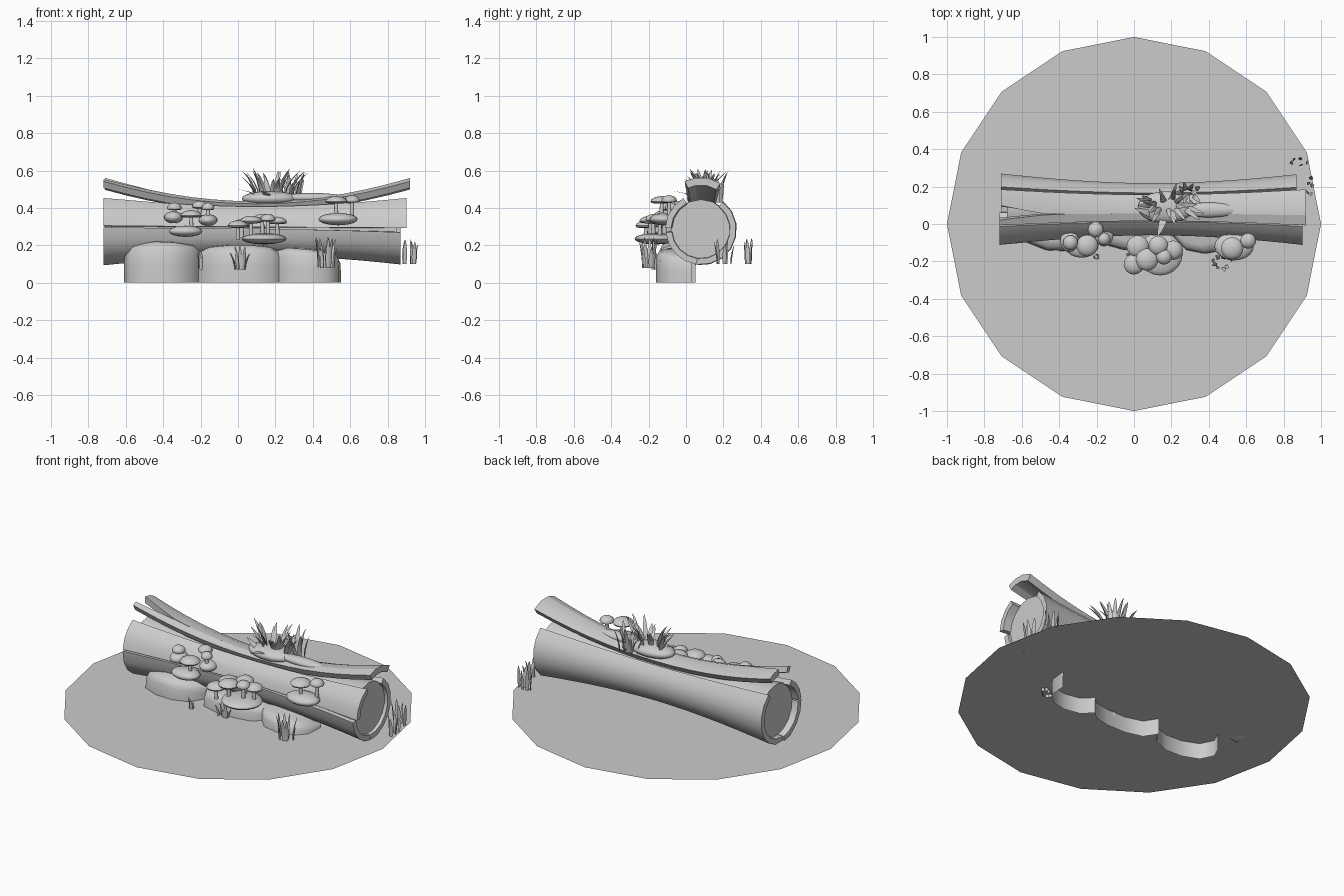
import bpy, bmesh, math, random
from mathutils import Vector

if "Cube" in bpy.data.objects:
    bpy.data.objects.remove(bpy.data.objects["Cube"])

random.seed(4)
GROUND_Z = 0.1
AXIS_Y, AXIS_Z = 0.08, 0.285


def finish(name, bm, angle=35):
    bmesh.ops.recalc_face_normals(bm, faces=bm.faces[:])
    me = bpy.data.meshes.new(name)
    bm.to_mesh(me)
    bm.free()
    ob = bpy.data.objects.new(name, me)
    bpy.context.collection.objects.link(ob)
    bpy.ops.object.select_all(action='DESELECT')
    ob.select_set(True)
    bpy.context.view_layer.objects.active = ob
    bpy.ops.object.shade_smooth_by_angle(angle=math.radians(angle))
    return ob


def radius(x):
    # log is narrow in the middle and flares at both ends
    return 0.14 + 0.052 * min(1.0, abs((x - 0.1) / 0.8)) ** 1.8


def loft(bm, rings, closed=True, caps=True):
    vs = [[bm.verts.new(p) for p in r] for r in rings]
    n = len(rings[0])
    for a, b in zip(vs, vs[1:]):
        for j in range(n if closed else n - 1):
            k = (j + 1) % n
            bm.faces.new((a[j], a[k], b[k], b[j]))
    if caps:
        bm.faces.new(vs[0])
        bm.faces.new(vs[-1])


def bark(name, x0, x1, a0, a1, segs, lift=0.0, thick=0.032, steps=14):
    # curved plank following the log; a0, a1 give its edges in degrees along x
    bm = bmesh.new()
    rings = []
    for i in range(steps + 1):
        x = x0 + (x1 - x0) * i / steps
        lo, hi = a0(x), a1(x)
        up = lift * abs((x - 0.1) / 0.8) ** 2.2 + (0.012 if lift else 0)
        outer, inner = [], []
        for j in range(segs + 1):
            a = math.radians(lo + (hi - lo) * j / segs)
            for lst, r in ((outer, radius(x)), (inner, radius(x) - thick)):
                lst.append((x, AXIS_Y + r * math.cos(a), AXIS_Z + up + r * math.sin(a)))
        rings.append(outer + inner[::-1])
    loft(bm, rings)
    return finish(name, bm)


def fix(v):
    return lambda x: v


def split(at_left):
    # edge of the notch at the left end of the top plank
    return lambda x: 100 + (at_left - 100) * max(0, (-0.46 - x) / 0.26)


# ground disc
bm = bmesh.new()
bmesh.ops.create_circle(bm, cap_ends=True, segments=16, radius=1.0)
bmesh.ops.translate(bm, verts=bm.verts[:], vec=(0, 0, GROUND_Z))
finish("ground_disc", bm)

# bark planks around the log
bark("bark_back", -0.71, 0.87, fix(-96), fix(52), 7)
bark("bark_front_lower", -0.72, 0.87, lambda x: 177 + 9 * max(0, x), fix(263), 4)
bark("bark_front_upper", -0.72, 0.9, fix(119), lambda x: 174 + 4 * max(0, x), 3)
bark("bark_top_back", -0.71, 0.92, fix(57), split(84), 2, 0.07, 0.04)
bark("bark_top_front", -0.72, 0.92, split(108), fix(117), 1, 0.07, 0.04)

# inner wood core with recessed end faces
bm = bmesh.new()
rings = []
for i in range(13):
    x = -0.68 + 1.53 * i / 12
    r = radius(x) - 0.026
    rings.append([(x, AXIS_Y + r * math.cos(t * math.tau / 16), AXIS_Z + r * math.sin(t * math.tau / 16))
                  for t in range(16)])
loft(bm, rings)
finish("wood_core", bm)

# rock bank under the front of the log: open wall swept along a lobed plan
plan = [(-.58, .05, .16), (-.61, -.02, .18), (-.57, -.1, .205), (-.47, -.14, .22), (-.36, -.145, .215),
        (-.26, -.11, .2), (-.21, -.03, .17), (-.16, -.11, .19), (-.05, -.14, .2), (.08, -.14, .2),
        (.18, -.12, .19), (.22, -.08, .17), (.28, -.14, .185), (.38, -.16, .18), (.48, -.14, .17),
        (.54, -.08, .15), (.55, .03, .13)]
bm = bmesh.new()
rings = []
for x, y, z in plan:
    xi = x * 0.94
    rings.append([(x, y, 0), (x, y, z * .45), (x * .995, y + .003, z * .8), (x * .98, y + .018, z * .94),
                  (xi, min(y + .05, .06), z), (xi, .06, z + .005)])
loft(bm, rings, closed=False, caps=False)
finish("rock_bank", bm, 50)


def ellipsoid(name, c, s, u=20, v=10):
    bm = bmesh.new()
    bmesh.ops.create_uvsphere(bm, u_segments=u, v_segments=v, radius=1)
    for p in bm.verts:
        p.co = Vector(c) + Vector((p.co.x * s[0], p.co.y * s[1], p.co.z * s[2]))
    return finish(name, bm, 60)


# bracket fungus shelves
for c, s in [((.14, -.16, .235), (.12, .115, .03)), ((-.28, -.115, .275), (.09, .065, .03)),
             ((.535, -.12, .34), (.105, .075, .033)), ((-.345, -.09, .35), (.05, .06, .032)),
             ((-.16, -.06, .335), (.05, .06, .03))]:
    ellipsoid("fungus_shelf", c, s)


def mushroom(x, y, z, r, base):
    # stem and domed cap turned from one profile
    prof = [(.012, base), (.01, z - .022), (r * .55, z - .022), (r * .92, z - .018), (r, z - .01),
            (r * .88, z + .002), (r * .6, z + .012), (r * .25, z + .017), (.002, z + .018)]
    bm = bmesh.new()
    loft(bm, [[(x + q * math.cos(t * math.tau / 16), y + q * math.sin(t * math.tau / 16), h)
               for t in range(16)] for q, h in prof])
    finish("mushroom", bm, 50)


for m in [(-.34, -.1, .41, .04, .35), (-.25, -.115, .37, .058, .28), (-.205, -.03, .42, .042, .33),
          (-.16, -.08, .41, .034, .34), (.02, -.12, .32, .06, .24), (.13, -.115, .35, .052, .24),
          (0, -.215, .315, .055, .23), (.07, -.19, .34, .06, .24), (.21, -.14, .335, .052, .24),
          (.16, -.175, .35, .042, .24), (.525, -.13, .445, .06, .34), (.61, -.09, .45, .042, .34)]:
    mushroom(*m)

# moss lumps on top of the log
ellipsoid("moss_mound", (.17, .09, .45), (.15, .085, .04))
ellipsoid("moss_tail", (.4, .075, .455), (.17, .04, .025))


def blade(bm, base, h, lean, ang, w):
    # curved tapering leaf with a flat diamond section
    out = Vector((math.cos(ang), math.sin(ang), 0))
    side = Vector((-out.y, out.x, 0))
    rings = []
    for t, k in ((0, .7), (.3, 1), (.6, .85), (.85, .5), (1, .08)):
        p = Vector(base) + out * lean * t ** 1.7 + Vector((0, 0, h * t * (1.1 - .1 * t)))
        rings.append([p + side * w * k, p + out * w * .3 * k, p - side * w * k, p - out * w * .3 * k])
    loft(bm, rings)


def tuft(name, c, spread, count, hmax, lean, w=.012):
    bm = bmesh.new()
    for i in range(count):
        a = math.tau * i / count + random.uniform(-.3, .3)
        q = random.uniform(.3, 1)
        base = (c[0] + math.cos(a) * spread[0] * q, c[1] + math.sin(a) * spread[1] * q, c[2])
        blade(bm, base, hmax * random.uniform(.6, 1), lean * random.uniform(.4, 1), a, w)
    finish(name, bm, 60)


# grass: tufts on the log and in the ground
tuft("log_grass", (.18, .1, .46), (.12, .04, 0), 22, .15, .1, .014)
tuft("log_grass", (.28, .17, .43), (.06, .03, 0), 10, .17, .07, .014)
blade_bm = bmesh.new()
blade(blade_bm, (.16, .03, .46), .03, .1, -1.9, .02)
blade(blade_bm, (.1, .05, .46), .04, .1, 2.8, .018)
finish("drooping_leaf", blade_bm)
tuft("ground_grass", (-.2, -.175, .07), (.015, .01, 0), 4, .1, .01, .01)
tuft("ground_grass", (.02, -.16, .07), (.045, .02, 0), 6, .13, .03)
tuft("ground_grass", (.47, -.2, .08), (.06, .05, 0), 9, .17, .03)
tuft("ground_grass", (.88, .335, .1), (.05, .02, 0), 5, .14, .02)
tuft("ground_grass", (.94, .2, .1), (.015, .05, 0), 5, .15, .02)
